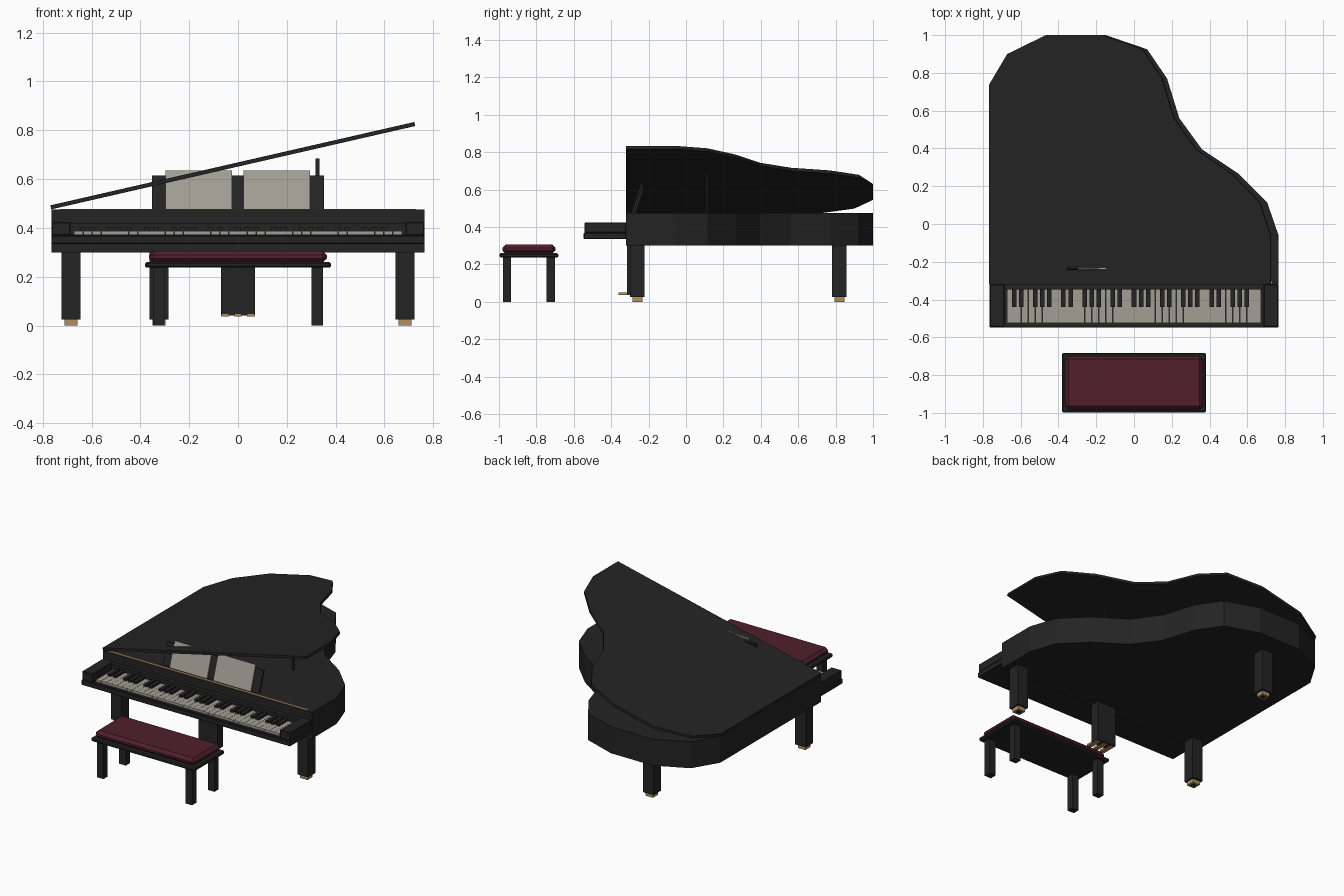
import bpy
import bmesh
from math import radians, atan2
from mathutils import Vector, Matrix

cube = bpy.data.objects.get("Cube")
if cube:
    bpy.data.objects.remove(cube, do_unlink=True)


def material(name, rgb):
    mat = bpy.data.materials.new(name)
    mat.use_nodes = True
    mat.diffuse_color = (*rgb, 1)
    mat.node_tree.nodes["Principled BSDF"].inputs["Base Color"].default_value = (*rgb, 1)
    return mat


BLACK = material("black lacquer", (0.017, 0.017, 0.017))
IVORY = material("ivory", (0.36, 0.345, 0.30))
BRASS = material("brass", (0.43, 0.28, 0.11))
MAROON = material("maroon leather", (0.08, 0.014, 0.024))


def finish(name, bm, *mats):
    bmesh.ops.recalc_face_normals(bm, faces=bm.faces)
    mesh = bpy.data.meshes.new(name)
    bm.to_mesh(mesh)
    bm.free()
    for mat in mats:
        mesh.materials.append(mat)
    obj = bpy.data.objects.new(name, mesh)
    bpy.context.collection.objects.link(obj)
    return obj


def add_box(bm, x, y, z):
    """Add a box spanning the three given ranges."""
    spans = (x, y, z)
    centre = Vector([(a + b) / 2 for a, b in spans])
    size = Matrix.Diagonal([b - a for a, b in spans]).to_4x4()
    return bmesh.ops.create_cube(bm, size=1, matrix=Matrix.Translation(centre) @ size)["verts"]


def box(name, mat, x, y, z, bevel=0):
    bm = bmesh.new()
    add_box(bm, x, y, z)
    if bevel:
        bmesh.ops.bevel(bm, geom=bm.edges[:], offset=bevel, segments=1, affect='EDGES')
    return finish(name, bm, mat)


def around(centre, width):
    return (centre - width / 2, centre + width / 2)


def prism(name, mat, outline, z0, z1):
    bm = bmesh.new()
    base = bm.faces.new([bm.verts.new((x, y, z0)) for x, y in outline])
    top = bmesh.ops.extrude_face_region(bm, geom=[base])["geom"]
    bmesh.ops.translate(bm, vec=(0, 0, z1 - z0),
                        verts=[v for v in top if isinstance(v, bmesh.types.BMVert)])
    return finish(name, bm, mat)


# Curved case and matching raised lid, hinged on the straight side
SIDE, FRONT, RIM = 0.765, -0.32, 0.475
outline = [(-SIDE, FRONT), (SIDE, FRONT), (SIDE, -0.06), (0.705, 0.115),
           (0.555, 0.265), (0.36, 0.395), (0.24, 0.56), (0.175, 0.77),
           (0.07, 0.925), (-0.15, 1.0), (-0.455, 1.0), (-0.665, 0.90), (-SIDE, 0.735)]
prism("case", BLACK, outline, 0.30, RIM)
lid = prism("lid", BLACK, [(x + SIDE, y) for x, y in outline], 0, 0.017)
lid.location = (-SIDE, 0, RIM + 0.001)
lid.rotation_euler.y = -atan2(0.34, 1.485)
box("lid_prop", BLACK, around(0.325, 0.016), around(0.113, 0.01), (RIM, 0.685))
box("rim_strip", BRASS, (-0.73, 0.73), (-0.316, -0.304), (RIM, RIM + 0.003))

# Keyboard bed, end blocks, front slip and fallboard
box("key_bed", BLACK, (-SIDE, SIDE), (-0.547, FRONT), (0.335, 0.368), 0.003)
for side, name in ((-1, "right"), (1, "left")):
    box(name + "_key_block", BLACK, around(side * 0.725, 0.078), (-0.543, FRONT), (0.368, 0.425), 0.004)
box("key_slip", BLACK, (-0.687, 0.687), (-0.543, -0.525), (0.367, 0.372))
box("fallboard", BLACK, (-0.70, 0.70), (-0.347, FRONT), (0.367, 0.418))

# Keys: five octaves and a final white key
WHITES, KEYS = 36, 0.672
pitch = 2 * KEYS / WHITES
white, black = bmesh.new(), bmesh.new()
for i in range(WHITES):
    left = -KEYS + i * pitch
    add_box(white, (left + 0.0006, left + pitch - 0.0006), (-0.525, -0.345), (0.367, 0.387))
    if i % 7 not in (0, 3):
        add_box(black, around(left, 0.024), (-0.44, -0.345), (0.38, 0.401))
finish("white_keys", white, IVORY)
finish("black_keys", black, BLACK)

# Leaning music desk with two sheets
def leaning(name, mat, x, y, thick, height):
    obj = box(name, mat, x, (0, thick), (0, height))
    obj.location = (0, y, RIM)
    obj.rotation_euler.x = radians(-18)


leaning("music_desk", BLACK, (-0.353, 0.352), -0.282, 0.014, 0.147)
leaning("right_sheet", IVORY, (-0.297, -0.025), -0.289, 0.005, 0.168)
leaning("left_sheet", IVORY, (0.023, 0.295), -0.289, 0.005, 0.168)

# Three legs with hollow-centred brass feet
for name, x, y in (("front_right", -0.684, -0.26), ("front_left", 0.684, -0.26), ("back", -0.324, 0.82)):
    box(name + "_leg", BLACK, around(x, 0.078), around(y, 0.078), (0.025, 0.302))
    bm = bmesh.new()
    add_box(bm, around(x, 0.054), around(y, 0.054), (0, 0.026))
    sole = min(bm.faces, key=lambda f: f.calc_center_median().z)
    bmesh.ops.inset_region(bm, faces=[sole], thickness=0.015)
    sole.material_index = 1
    finish(name + "_foot", bm, BRASS, BLACK)

# Pedal column and pedals
box("pedal_column", BLACK, (-0.07, 0.07), (-0.315, -0.255), (0.04, 0.302))
for name, x in (("right", -0.052), ("middle", 0), ("left", 0.052)):
    box(name + "_pedal", BRASS, around(x, 0.03), (-0.36, -0.265), (0.037, 0.05))

# Bench with padded seat
BENCH = -0.84
box("bench_board", BLACK, around(0, 0.762), around(BENCH, 0.314), (0.237, 0.26), 0.006)
box("bench_cushion", MAROON, around(0, 0.73), around(BENCH, 0.284), (0.257, 0.306), 0.018)
for sx, side in ((-1, "right"), (1, "left")):
    for sy, end in ((-1, "front"), (1, "back")):
        box(f"bench_{end}_{side}_leg", BLACK, around(sx * 0.325, 0.048),
            around(BENCH + sy * 0.117, 0.044), (0, 0.24))
